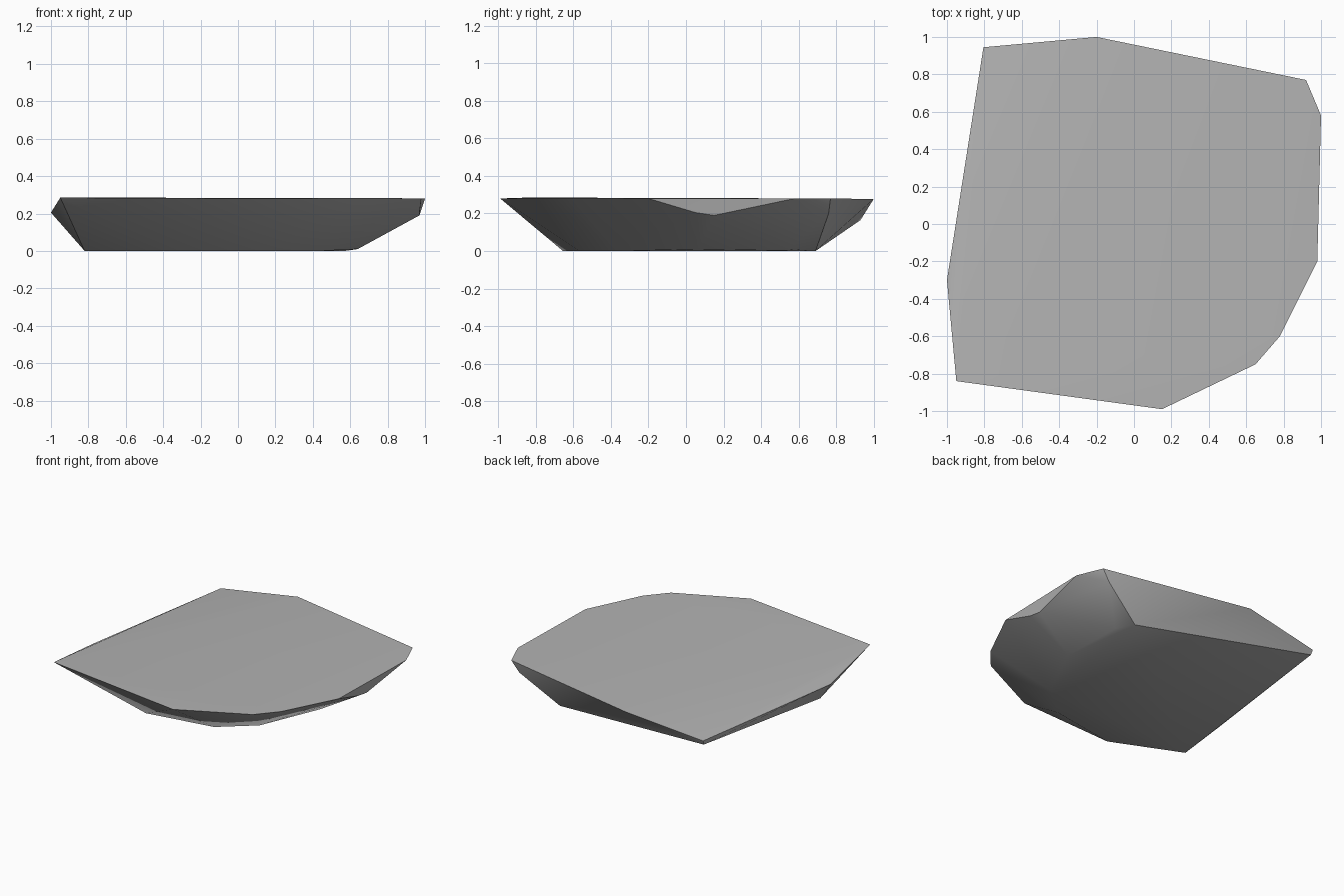
import bpy
import bmesh
import math

cube = bpy.data.objects.get("Cube")
if cube:
    bpy.data.objects.remove(cube, do_unlink=True)

# Flat upper rim of the slab, with two lower corners on the -x side
rim = [(-0.20, 1.00, 0.277), (0.92, 0.77, 0.28), (1.00, 0.58, 0.28),
       (0.98, -0.20, 0.28), (0.78, -0.60, 0.283), (0.65, -0.75, 0.283),
       (0.15, -0.99, 0.28), (-0.95, -0.84, 0.285),
       (-1.00, -0.30, 0.205), (-0.805, 0.945, 0.20)]

# Chipped corners on the flanks
flank = [(0.97, 0.15, 0.19), (0.97, 0.05, 0.205),
         (0.86, 0.76, 0.20), (-0.80, 0.93, 0.165)]

# Narrower underside
base = [(0.57, 0.69, 0), (0.63, 0.55, 0.01), (0.64, 0.06, 0.01),
        (0.44, -0.37, 0), (0.20, -0.57, 0), (-0.31, -0.655, 0),
        (-0.82, -0.43, 0)]

# Wrap the corners in one faceted stone
bm = bmesh.new()
for corner in rim + flank + base:
    bm.verts.new(corner)
hull = bmesh.ops.convex_hull(bm, input=bm.verts)
loose = [v for v in bm.verts if not v.link_faces]
bmesh.ops.delete(bm, geom=loose, context='VERTS')
bmesh.ops.recalc_face_normals(bm, faces=bm.faces)
mesh = bpy.data.meshes.new("flat_rock")
bm.to_mesh(mesh)
bm.free()

rock = bpy.data.objects.new("flat_rock", mesh)
bpy.context.collection.objects.link(rock)

# Plain stone colour
stone = bpy.data.materials.new("stone_grey")
stone.use_nodes = True
grey = (0.45, 0.45, 0.45, 1.0)
stone.diffuse_color = grey
stone.node_tree.nodes["Principled BSDF"].inputs["Base Color"].default_value = grey
mesh.materials.append(stone)

# Soft flanks with crisp rim edges
bpy.ops.object.select_all(action='DESELECT')
rock.select_set(True)
bpy.context.view_layer.objects.active = rock
bpy.ops.object.shade_smooth_by_angle(angle=math.radians(40))
